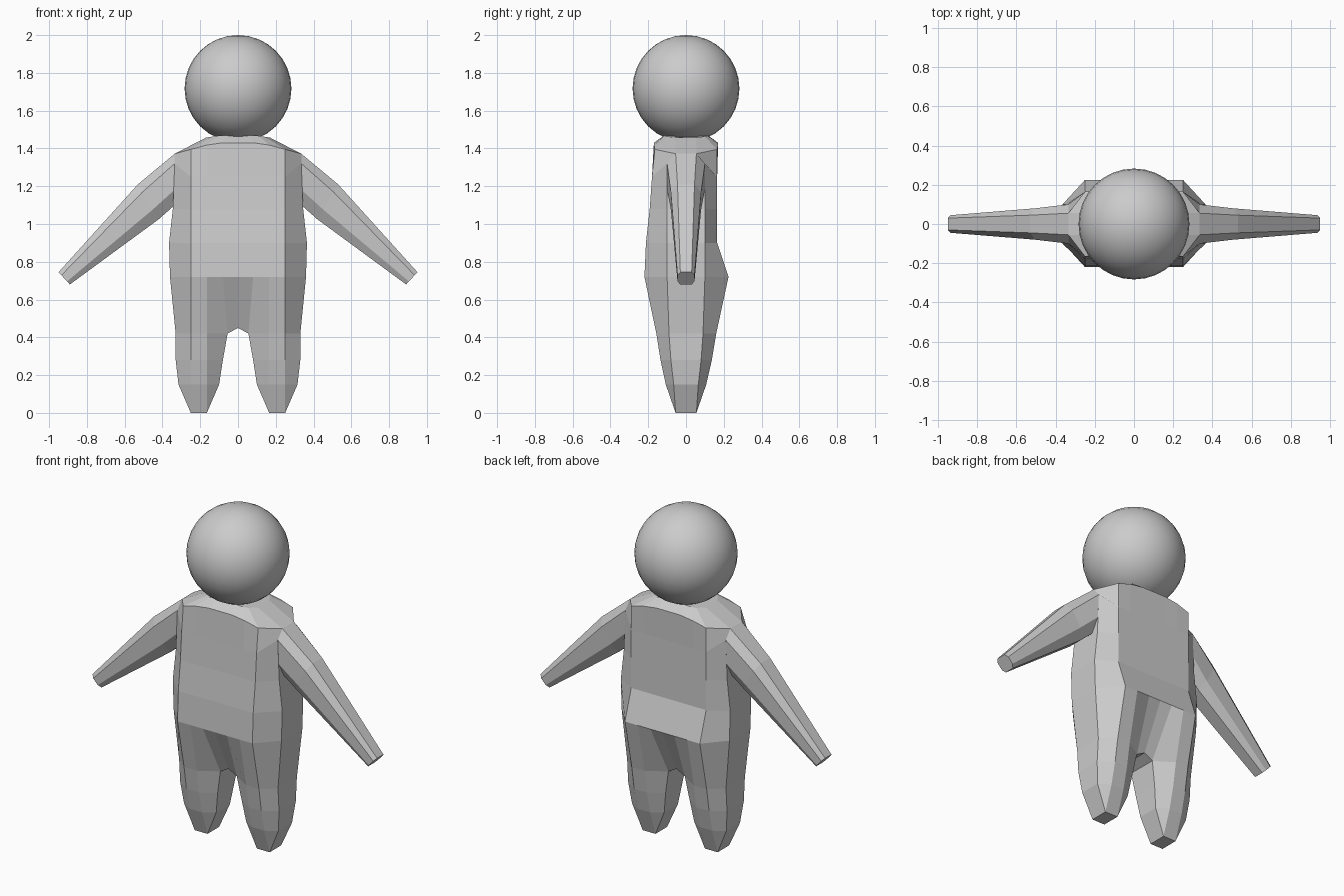
import bpy, bmesh

if "Cube" in bpy.data.objects:
    bpy.data.objects.remove(bpy.data.objects["Cube"])


def loft(bm, rings, closed=False):
    """Bridge successive point rings with quads and return the vertex rows."""
    rows = [[bm.verts.new(p) for p in r] for r in rings]
    for a, b in zip(rows, rows[1:]):
        n = len(a)
        for i in range(n if closed else n - 1):
            j = (i + 1) % n
            bm.faces.new((a[i], a[j], b[j], b[i]))
    return rows


def finish(bm, name):
    """Weld, orient and mirror the half mesh across x."""
    bmesh.ops.remove_doubles(bm, verts=bm.verts, dist=0.0005)
    bmesh.ops.recalc_face_normals(bm, faces=bm.faces)
    me = bpy.data.meshes.new(name)
    bm.to_mesh(me)
    bm.free()
    ob = bpy.data.objects.new(name, me)
    bpy.context.collection.objects.link(ob)
    ob.modifiers.new("Mirror", 'MIRROR').use_clip = True
    return ob


# Torso: half rings running from front centre to back centre
def torso_ring(z, yf, yb, xs, ys):
    xs_front = (0, 0.08, 0.165, 0.25)
    return ([(x, yf, z) for x in xs_front] + [(xs, -ys, z), (xs, ys, z)]
            + [(x, yb, z) for x in reversed(xs_front)])


def both_sides(front):
    return front + [(x, -y, z) for x, y, z in reversed(front)]


neck = both_sides([(0, -0.115, 1.47), (0.06, -0.115, 1.47), (0.11, -0.115, 1.467),
                   (0.14, -0.1, 1.462), (0.17, -0.055, 1.457)])
shoulder = both_sides([(0, -0.17, 1.43), (0.08, -0.17, 1.43), (0.165, -0.17, 1.418),
                       (0.25, -0.165, 1.395), (0.335, -0.055, 1.372)])
upper = torso_ring(1.25, -0.18, 0.165, 0.335, 0.1)
upper[4] = (0.335, -0.1, 1.32)
upper[5] = (0.335, 0.1, 1.32)
bm = bmesh.new()
rows = loft(bm, [neck, shoulder, upper,
                 torso_ring(1.08, -0.192, 0.165, 0.345, 0.1),
                 torso_ring(0.90, -0.212, 0.165, 0.365, 0.1),
                 torso_ring(0.72, -0.22, 0.225, 0.36, 0.1)])
bm.faces.new(rows[0])
finish(bm, "torso")


# Legs: eight-sided rings, open inside above the crotch
def leg_ring(z, xi, xo, yf, yb, ys, yi):
    return [(xi, -yi, z), (0.165, -yf, z), (0.25, -yf, z), (xo, -ys, z),
            (xo, ys, z), (0.25, yb, z), (0.165, yb, z), (xi, yi, z)]


bm = bmesh.new()
knee = leg_ring(0.42, 0.055, 0.33, 0.157, 0.16, 0.09, 0.09)
hip = leg_ring(0.72, 0.08, 0.36, 0.22, 0.225, 0.1, 0.22)
hip[7] = (0.08, 0.225, 0.72)
loft(bm, [hip, knee])
rows = loft(bm, [knee,
                 leg_ring(0.28, 0.08, 0.33, 0.135, 0.137, 0.08, 0.08),
                 leg_ring(0.15, 0.10, 0.315, 0.107, 0.107, 0.065, 0.065),
                 leg_ring(0, 0.165, 0.25, 0.055, 0.055, 0.055, 0.055)], closed=True)
bm.faces.new([rows[-1][i] for i in (1, 2, 5, 6)])
# Crotch strip from front to back
loft(bm, [[(0, -0.22, 0.72), (0.08, -0.22, 0.72)],
          [(0, -0.09, 0.45), (0.055, -0.09, 0.42)],
          [(0, 0.09, 0.45), (0.055, 0.09, 0.42)],
          [(0, 0.225, 0.72), (0.08, 0.225, 0.72)]])
finish(bm, "legs")


# Arms: eight-sided rings between an upper and a lower outline point
def arm_ring(top, bottom, a, b, t1, t2):
    pts = []
    for y, t in ((-a, 0), (-b, t1), (-b, t2), (-a, 1), (a, 1), (b, t2), (b, t1), (a, 0)):
        pts.append((top[0] + (bottom[0] - top[0]) * t, y,
                    top[1] + (bottom[1] - top[1]) * t))
    return pts


bm = bmesh.new()
rows = loft(bm, [arm_ring((0.335, 1.372), (0.335, 1.10), 0.055, 0.1, 0.19, 0.7),
                 arm_ring((0.53, 1.21), (0.42, 1.025), 0.045, 0.08, 0.22, 0.72),
                 arm_ring((0.95, 0.745), (0.89, 0.68), 0.03, 0.045, 0.25, 0.75)], closed=True)
bm.faces.new(rows[-1])
finish(bm, "arms")

# Head
bpy.ops.mesh.primitive_uv_sphere_add(segments=32, ring_count=16, radius=0.283,
                                     location=(0, 0, 1.717))
bpy.context.object.name = "head"
bpy.ops.object.shade_smooth()
